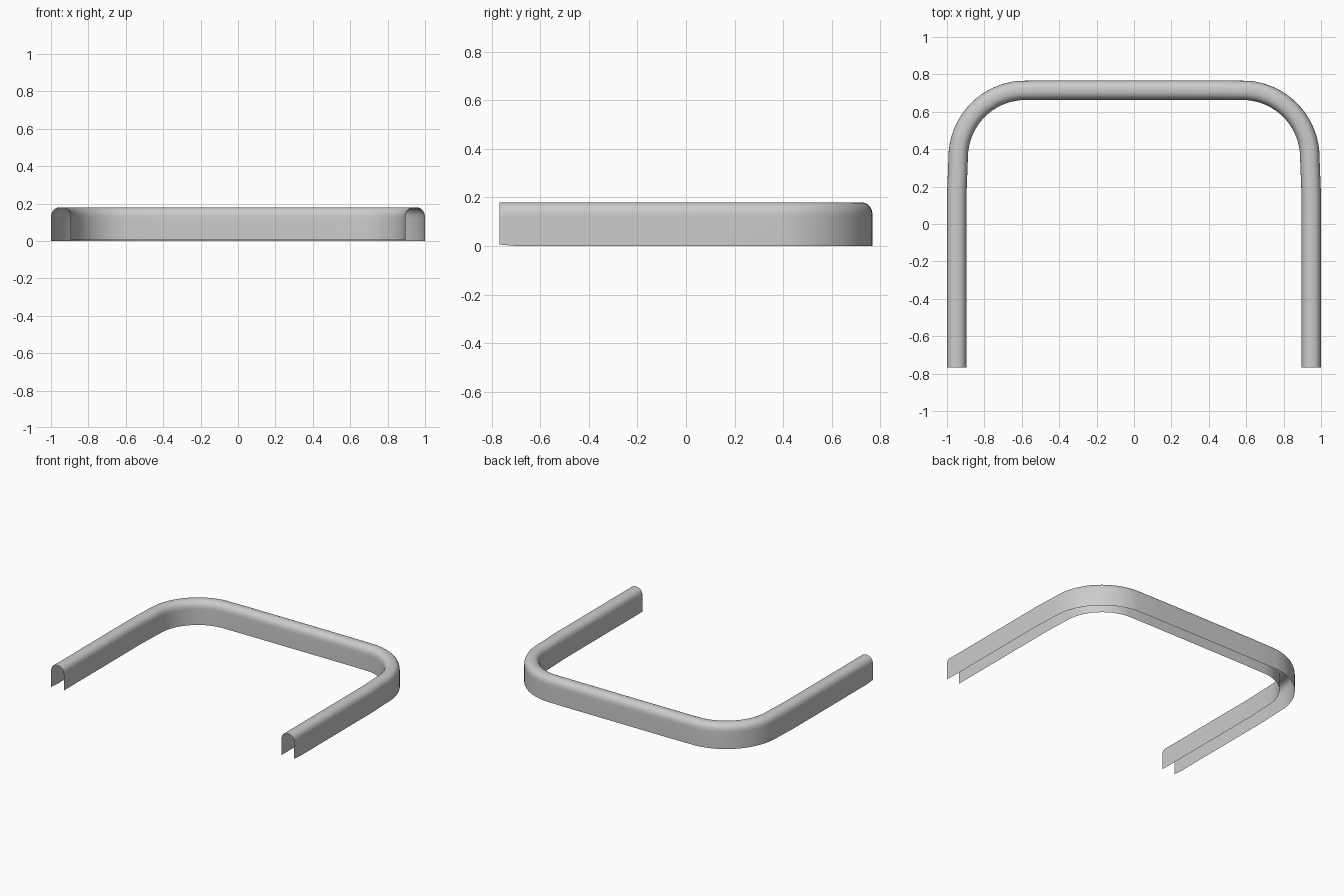
import bpy, bmesh
from math import sin, cos, pi, radians
from mathutils import Vector

cube = bpy.data.objects.get("Cube")
if cube:
    bpy.data.objects.remove(cube, do_unlink=True)

HALF, TOP, SHOULDER = 0.052, 0.18, 0.122

# Material
grey = bpy.data.materials.new("light grey")
grey.use_nodes = True
grey.diffuse_color = (0.6, 0.6, 0.6, 1)
grey.node_tree.nodes["Principled BSDF"].inputs["Base Color"].default_value = (0.6, 0.6, 0.6, 1)

# Centre line: one leg, a rounded corner, half of the back; then mirrored
half = [Vector((0.948, y)) for y in (-0.768, -0.7, -0.35, 0.0, 0.15)]
for i in range(17):
    a = radians(5 + 5 * i)
    half.append(Vector((0.58 + 0.36 * cos(a), 0.355 + 0.36 * sin(a))))
half += [Vector((0.42, 0.716)), Vector((0.2, 0.716))]
path = half + [Vector((-p.x, p.y)) for p in reversed(half)]

# Cross-section: upside-down channel, open below (offset outward, height)
section = [(HALF, 0.0)]
for i in range(17):
    a = pi * i / 16
    c, s = cos(a), sin(a)
    bulge = lambda v: abs(v) ** 0.85 * (1 if v >= 0 else -1)
    section.append((HALF * bulge(c), SHOULDER + (TOP - SHOULDER) * bulge(s)))
section.append((-HALF, 0.006))

# Sweep the section along the path
bm = bmesh.new()
rings = []
last = len(path) - 1
for i, p in enumerate(path):
    before = (p - path[i - 1]).normalized() if i else Vector((0, 1))
    after = (path[i + 1] - p).normalized() if i < last else Vector((0, -1))
    t = (before + after).normalized()
    out = Vector((t.y, -t.x))
    lift = 0.006 if i in (0, last) else 0
    rings.append([bm.verts.new((p.x + out.x * o, p.y + out.y * o, max(z, lift)))
                  for o, z in section])
for r, q in zip(rings, rings[1:]):
    for j in range(len(section) - 1):
        bm.faces.new((r[j], q[j], q[j + 1], r[j + 1]))
bm.normal_update()
if sum(f.normal.z for f in bm.faces) < 0:
    bmesh.ops.reverse_faces(bm, faces=bm.faces[:])

mesh = bpy.data.meshes.new("channel_rail")
bm.to_mesh(mesh)
bm.free()
mesh.materials.append(grey)
rail = bpy.data.objects.new("channel_rail", mesh)
bpy.context.collection.objects.link(rail)
bpy.context.view_layer.objects.active = rail
rail.select_set(True)
bpy.ops.object.shade_smooth_by_angle(angle=radians(40))
